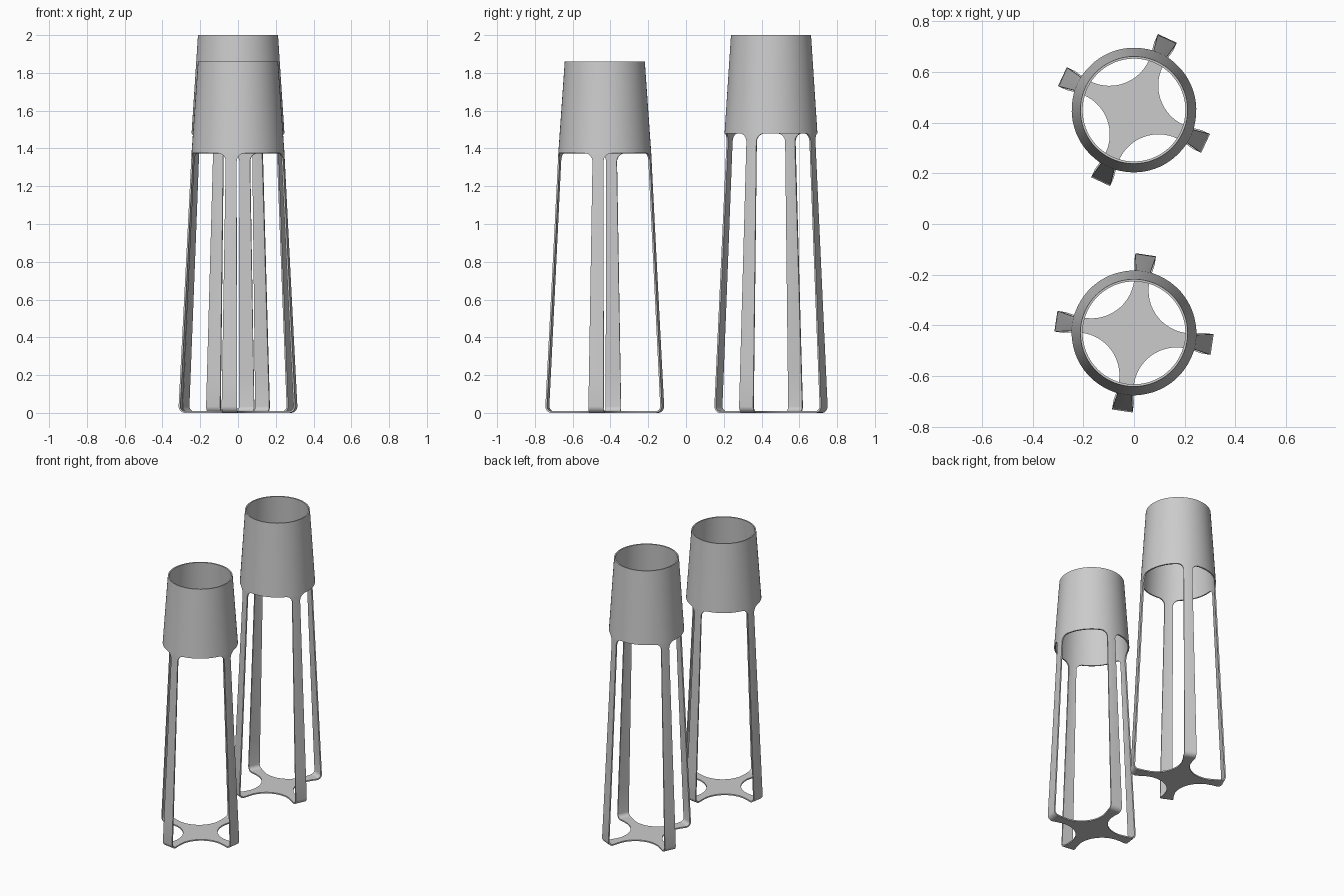
import bpy, bmesh
from math import sin, cos, asin, pi, radians

if "Cube" in bpy.data.objects:
    bpy.data.objects.remove(bpy.data.objects["Cube"])

R_TOP, R_RIM, R_FOOT = 0.212, 0.246, 0.312   # radii: shade top, shade lower edge, foot corner
ARM_R, ARM_H = 0.20, 0.03                    # where the base star becomes an arm, half width
FOOT_H, LEG_H = 0.041, 0.029                 # leg half widths, bottom and top
BEND, FILLET, COLS, WALL = 0.035, 0.045, 8, 0.009


def leg_rows(z_rim):
    """Strip stations (radius, height, half width) from base arm up to the shade."""
    rows = [(ARM_R, 0, ARM_H), (0.24, 0, 0.034)]
    for i in range(8):                       # rounded foot corner
        a = i / 7 * (pi / 2 - 0.045)
        rows.append((R_FOOT - BEND + BEND * sin(a), BEND * (1 - cos(a)), FOOT_H))
    r0, z0, _ = rows[-1]
    z1 = z_rim - FILLET

    def radius(z):
        return r0 + (R_RIM - r0) * (z - z0) / (z_rim - z0)
    for i in range(1, 9):                    # tapering leg
        t = i / 8
        z = z0 + (z1 - z0) * t
        rows.append((radius(z), z, FOOT_H + (LEG_H - FOOT_H) * t))
    for i in range(1, 8):                    # fillet flaring into the shade
        a = i / 7 * pi / 2
        z = z1 + FILLET * sin(a)
        rows.append((radius(z), z, LEG_H + FILLET * (1 - cos(a))))
    return rows


def build_stand(name, cy, z_rim, height, turn):
    bm = bmesh.new()

    def polar(r, a, z):
        return bm.verts.new((r * cos(a), r * sin(a), z))

    rows = leg_rows(z_rim)
    star, angles = [], []
    for q in range(4):
        base = turn + q * pi / 2

        def local(x, y, z):
            return bm.verts.new((x * cos(base) - y * sin(base),
                                 x * sin(base) + y * cos(base), z))
        # leg strip, flat at the foot and curved to the shade at the top
        grid = []
        for r, z, h in rows:
            k = z / z_rim
            us = [h * (2 * j / COLS - 1) for j in range(COLS + 1)]
            grid.append([local(r - k * (r - (r * r - u * u) ** 0.5), u, z) for u in us])
        for a, b in zip(grid, grid[1:]):
            for j in range(COLS):
                bm.faces.new((a[j], a[j + 1], b[j + 1], b[j]))
        # outline of the base star: arm end followed by the concave edge
        star += grid[0]
        rad = ARM_R - ARM_H
        for i in range(1, 16):
            a = -pi / 2 - i / 16 * pi / 2
            star.append(local(ARM_R + rad * cos(a), ARM_R + rad * sin(a), 0))
        # shade columns match the top row of the leg
        r, z, h = rows[-1]
        edge = [asin(h * (2 * j / COLS - 1) / r) for j in range(COLS + 1)]
        gap = pi / 2 - 2 * edge[-1]
        edge += [edge[-1] + gap * i / 12 for i in range(1, 12)]
        angles += [base + e for e in edge]
    bm.faces.new(star[::-1])

    # tapered open shade
    low = [polar(R_RIM, a, z_rim) for a in angles]
    top = [polar(R_TOP, a, height) for a in angles]
    n = len(angles)
    for i in range(n):
        j = (i + 1) % n
        bm.faces.new((low[i], low[j], top[j], top[i]))
    bmesh.ops.remove_doubles(bm, verts=bm.verts, dist=1e-5)

    mesh = bpy.data.meshes.new(name)
    bm.to_mesh(mesh)
    bm.free()
    ob = bpy.data.objects.new(name, mesh)
    ob.location = (0, cy, 0)
    bpy.context.collection.objects.link(ob)
    bpy.ops.object.select_all(action='DESELECT')
    ob.select_set(True)
    bpy.context.view_layer.objects.active = ob
    # sheet thickness, inward
    mod = ob.modifiers.new("thickness", 'SOLIDIFY')
    mod.thickness, mod.offset, mod.use_even_offset = WALL, -1, True
    bpy.ops.object.modifier_apply(modifier=mod.name)
    bpy.ops.object.shade_smooth_by_angle(angle=radians(35))


build_stand("short_lantern_stand", -0.43, 1.375, 1.86, radians(-8.5))
build_stand("tall_lantern_stand", 0.45, 1.48, 2.0, radians(-25))
